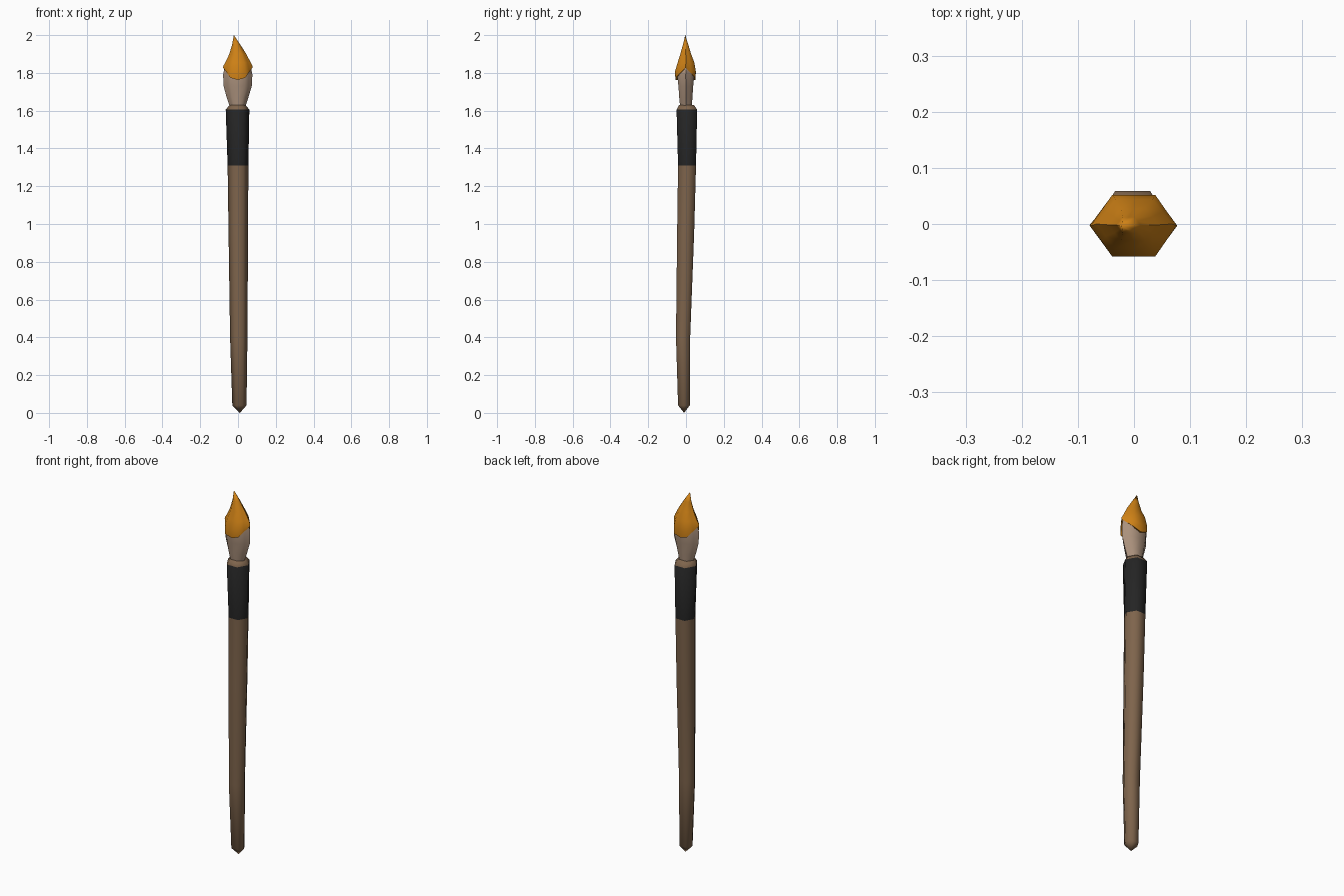
import bpy
import bmesh
import math

cube = bpy.data.objects.get("Cube")
if cube:
    bpy.data.objects.remove(cube)


def material(name, r, g, b):
    m = bpy.data.materials.new(name)
    m.use_nodes = True
    m.diffuse_color = (r, g, b, 1)
    bsdf = m.node_tree.nodes["Principled BSDF"]
    bsdf.inputs["Base Color"].default_value = (r, g, b, 1)
    bsdf.inputs["Roughness"].default_value = 0.8
    return m


wood = material("brown wood", 0.21, 0.128, 0.072)
black = material("black grip", 0.018, 0.018, 0.018)
hair = material("pale bristle", 0.40, 0.28, 0.20)
orange = material("orange paint", 0.62, 0.22, 0.008)


def loft(name, sections, mats, sides=6, drop=None, angle=65):
    """Skin hexagonal sections (x0, x1, y0, y1, z); a zero-width one is a point.
    drop(section_index, angle) lowers points of a section."""
    bm = bmesh.new()
    rings = []
    for i, (x0, x1, y0, y1, z) in enumerate(sections):
        cx, cy = (x0 + x1) / 2, (y0 + y1) / 2
        rx, ry = (x1 - x0) / 2, (y1 - y0) / 2 / math.cos(math.pi / 6)
        if rx == 0:
            rings.append([bm.verts.new((cx, cy, z))])
            continue
        ring = []
        for k in range(sides):
            a = math.tau * k / sides
            # Odd points of a doubled ring lie on the hexagon's edges
            f = math.cos(math.pi / 6) if sides == 12 and k % 2 else 1
            dz = drop(i, a) if drop else 0
            ring.append(bm.verts.new((cx + f * rx * math.cos(a),
                                      cy + f * ry * math.sin(a), z - dz)))
        rings.append(ring)
    for lo, hi in zip(rings, rings[1:]):
        for k in range(sides):
            j = (k + 1) % sides
            if len(lo) == 1:
                bm.faces.new((lo[0], hi[j], hi[k]))
            elif len(hi) == 1:
                bm.faces.new((lo[k], lo[j], hi[0]))
            else:
                bm.faces.new((lo[k], lo[j], hi[j], hi[k]))
    if len(rings[-1]) > 1:
        bm.faces.new(rings[-1])
    bmesh.ops.recalc_face_normals(bm, faces=bm.faces)
    me = bpy.data.meshes.new(name)
    bm.to_mesh(me)
    bm.free()
    for m in mats:
        me.materials.append(m)
    ob = bpy.data.objects.new(name, me)
    bpy.context.collection.objects.link(ob)
    bpy.ops.object.select_all(action="DESELECT")
    ob.select_set(True)
    bpy.context.view_layer.objects.active = ob
    bpy.ops.object.shade_smooth_by_angle(angle=math.radians(angle))
    return ob


# Slightly bent wooden handle with a pointed foot and a bevelled rim
handle = loft("handle", [
    (0.01, 0.01, -0.01, -0.01, 0),
    (-0.03, 0.045, -0.042, 0.02, 0.04),
    (-0.042, 0.05, -0.053, 0.022, 0.4),
    (-0.05, 0.053, -0.047, 0.043, 0.95),
    (-0.055, 0.055, -0.042, 0.053, 1.31),
    (-0.065, 0.06, -0.05, 0.059, 1.605),
    (-0.045, 0.04, -0.037, 0.042, 1.63),
], [wood, black])

# Dark grip band, chosen by height
for p in handle.data.polygons:
    if 1.31 < p.center.z < 1.6:
        p.material_index = 1

# Bristle head, narrowing inside the paint
loft("bristles", [
    (-0.04, 0.035, -0.03, 0.03, 1.61),
    (-0.06, 0.055, -0.036, 0.034, 1.67),
    (-0.076, 0.073, -0.04, 0.038, 1.73),
    (-0.079, 0.076, -0.047, 0.044, 1.79),
    (-0.07, 0.068, -0.04, 0.04, 1.835),
    (-0.03, 0.03, -0.02, 0.02, 1.87),
], [hair], sides=12)


# Paint hangs low at front and back, and rises at the sides
def paint_drop(i, a):
    return 0.065 * abs(math.sin(a)) ** 1.3 * (1, 1, 0.55, 0, 0, 0, 0)[i]


loft("paint_tip", [
    (-0.06, 0.058, -0.04, 0.035, 1.828),
    (-0.079, 0.077, -0.056, 0.05, 1.828),
    (-0.077, 0.076, -0.058, 0.052, 1.838),
    (-0.067, 0.067, -0.044, 0.044, 1.855),
    (-0.046, 0.044, -0.03, 0.027, 1.9),
    (-0.031, 0.012, -0.016, 0.012, 1.95),
    (-0.022, -0.022, -0.004, -0.004, 2),
], [orange], sides=12, drop=paint_drop)
